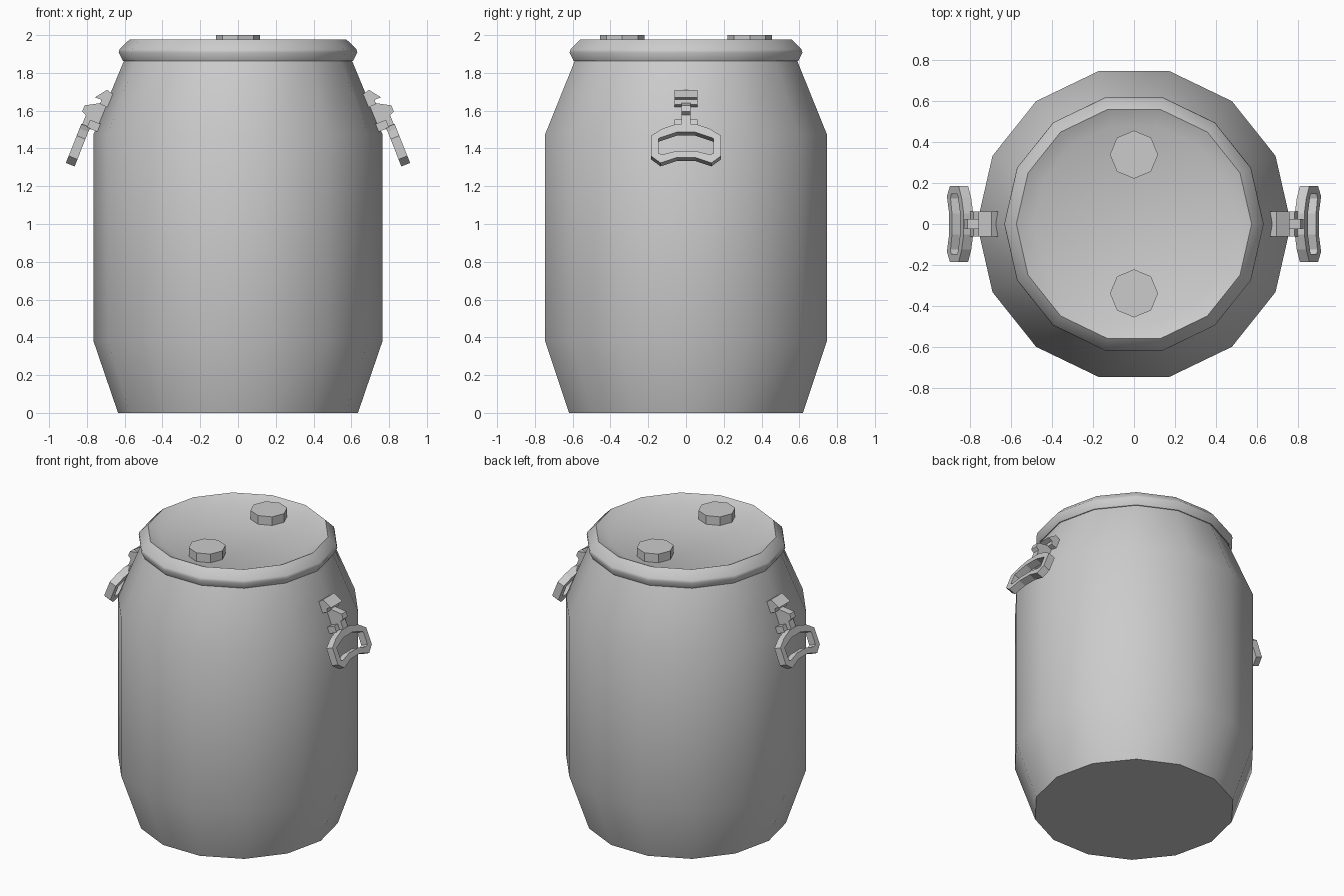
import bpy, bmesh
from math import sin, cos, pi, radians

if "Cube" in bpy.data.objects:
    bpy.data.objects.remove(bpy.data.objects["Cube"])

SIDES = 14
TILT = radians(21.7)          # slope of the barrel shoulder


def finish(name, bm, smooth=None):
    bmesh.ops.recalc_face_normals(bm, faces=bm.faces)
    me = bpy.data.meshes.new(name)
    bm.to_mesh(me)
    bm.free()
    ob = bpy.data.objects.new(name, me)
    bpy.context.collection.objects.link(ob)
    if smooth:
        bpy.ops.object.select_all(action='DESELECT')
        ob.select_set(True)
        bpy.context.view_layer.objects.active = ob
        bpy.ops.object.shade_smooth_by_angle(angle=radians(smooth))
    return ob


def lathe(name, profile, n, centre=(0, 0), smooth=None):
    """Revolve (radius, z) points and cap both ends."""
    bm = bmesh.new()
    rings = [[bm.verts.new((centre[0] + r * cos(2 * pi * i / n),
                            centre[1] + r * sin(2 * pi * i / n), z))
              for i in range(n)] for r, z in profile]
    for a, b in zip(rings, rings[1:]):
        for i in range(n):
            j = (i + 1) % n
            bm.faces.new((a[i], a[j], b[j], b[i]))
    bm.faces.new(rings[0])
    bm.faces.new(rings[-1])
    return finish(name, bm, smooth)


def on_slope(side, out, y, up):
    """Shoulder coordinates (outward, y, up the slope) to world space."""
    return (side * (0.765 + out * cos(TILT) - up * sin(TILT)), y,
            1.475 + out * sin(TILT) + up * cos(TILT))


def slab(name, side, profile, half):
    """Extrude an (outward, up) profile across y."""
    bm = bmesh.new()
    a, b = [[bm.verts.new(on_slope(side, o, y, u)) for o, u in profile]
            for y in (-half, half)]
    bm.faces.new(a)
    bm.faces.new(b)
    for i in range(len(a)):
        j = (i + 1) % len(a)
        bm.faces.new((a[i], a[j], b[j], b[i]))
    return finish(name, bm)


def grip(name, side, outer, inner, near, far):
    """Closed hand loop from half outlines mirrored in y."""
    bm = bmesh.new()
    loops = []
    for half, out in ((outer, far), (inner, far), (inner, near), (outer, near)):
        pts = half + [(-y, u) for y, u in reversed(half)]
        loops.append([bm.verts.new(on_slope(side, out, y, u)) for y, u in pts])
    for k in range(4):
        a, b = loops[k], loops[(k + 1) % 4]
        for i in range(len(a)):
            j = (i + 1) % len(a)
            bm.faces.new((a[i], a[j], b[j], b[i]))
    return finish(name, bm)


# Barrel body
lathe("barrel_body", [(0.635, 0), (0.765, 0.38), (0.765, 1.475), (0.603, 1.866)],
      SIDES, smooth=35)

# Lid with rounded rim and recessed top
lathe("lid", [(0.60, 1.864), (0.61, 1.864), (0.632, 1.908), (0.627, 1.925),
              (0.573, 1.978), (0.49, 1.94)], SIDES, smooth=50)

# Two screw caps
for label, y in (("front", -0.338), ("back", 0.338)):
    lathe(label + "_cap", [(0.117, 1.93), (0.117, 2.0)], 8, centre=(0, y))

# Handles on both sides
OUTER = [(0.05, 0.027), (0.125, 0.0), (0.185, -0.04),
         (0.185, -0.155), (0.135, -0.195), (0.05, -0.165)]
INNER = [(0.05, -0.02), (0.12, -0.045), (0.145, -0.055),
         (0.145, -0.14), (0.125, -0.147), (0.05, -0.127)]
for label, s in (("right", 1), ("left", -1)):
    slab(label + "_handle_hook", s,
         [(-0.02, 0.235), (0.02, 0.245), (0.065, 0.185), (0.03, 0.185),
          (0.025, 0.16), (-0.02, 0.16)], 0.062)
    slab(label + "_handle_stem", s,
         [(-0.01, 0.19), (0.03, 0.165), (0.1, 0.125), (0.1, 0.09),
          (0.075, 0.08), (0.075, 0.01), (0.035, 0.01), (-0.01, 0.05)], 0.025)
    slab(label + "_handle_base", s,
         [(-0.02, 0.065), (0.045, 0.065), (0.045, 0.02), (-0.02, 0.02)], 0.062)
    grip(label + "_handle_grip", s, OUTER, INNER, 0.03, 0.08)
